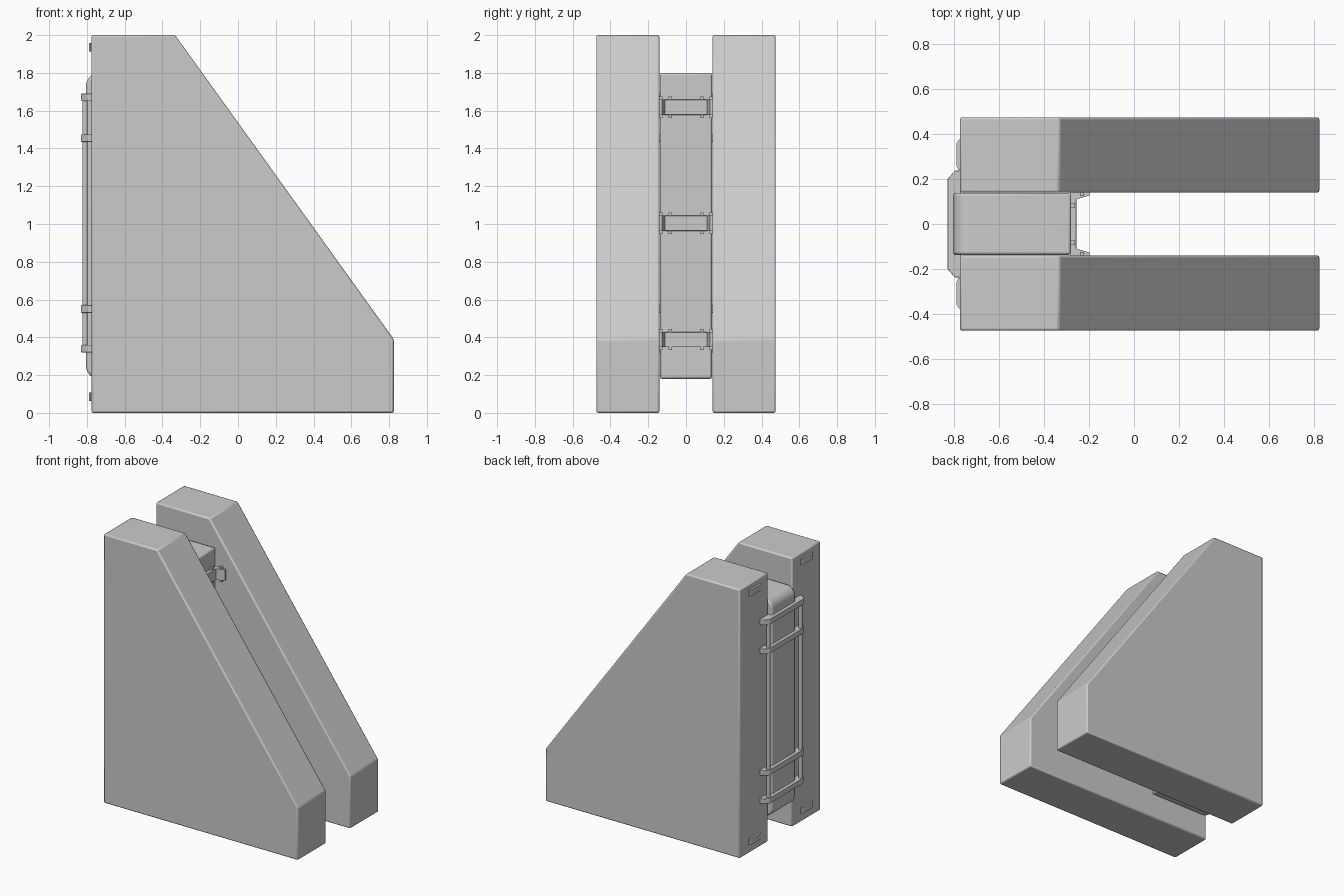
import bpy
import bmesh
import math
from mathutils import Vector

if "Cube" in bpy.data.objects:
    bpy.data.objects.remove(bpy.data.objects["Cube"], do_unlink=True)

# Single grey paint
GREY = (0.6, 0.6, 0.6, 1.0)
grey = bpy.data.materials.new("plain grey")
grey.use_nodes = True
grey.diffuse_color = GREY
grey.node_tree.nodes["Principled BSDF"].inputs["Base Color"].default_value = GREY


def prism(name, outline, axis, low, high, bevel=0.0):
    """Extrude an outline along y (outline in x, z) or z (outline in x, y)."""
    bm = bmesh.new()
    place = (lambda a, b: (a, low, b)) if axis == "y" else (lambda a, b: (a, b, low))
    face = bm.faces.new([bm.verts.new(place(a, b)) for a, b in outline])
    moved = bmesh.ops.extrude_face_region(bm, geom=[face])["geom"]
    shift = Vector((0, high - low, 0) if axis == "y" else (0, 0, high - low))
    bmesh.ops.translate(bm, vec=shift,
                        verts=[v for v in moved if isinstance(v, bmesh.types.BMVert)])
    bmesh.ops.recalc_face_normals(bm, faces=bm.faces)
    mesh = bpy.data.meshes.new(name)
    bm.to_mesh(mesh)
    bm.free()
    mesh.materials.append(grey)
    obj = bpy.data.objects.new(name, mesh)
    bpy.context.collection.objects.link(obj)
    if bevel:
        mod = obj.modifiers.new("soft edges", "BEVEL")
        mod.width = bevel
        mod.segments = 2
        mod.limit_method = "ANGLE"
        mod.angle_limit = math.radians(35)
    bpy.ops.object.select_all(action="DESELECT")
    obj.select_set(True)
    bpy.context.view_layer.objects.active = obj
    bpy.ops.object.shade_smooth_by_angle(angle=math.radians(35))
    return obj


def box(name, x, y, z, bevel=0.0):
    """Box from three (low, high) ranges."""
    corners = [(x[0], y[0]), (x[1], y[0]), (x[1], y[1]), (x[0], y[1])]
    return prism(name, corners, "z", z[0], z[1], bevel)


def circle(cx, cy, radius, sides):
    steps = [2 * math.pi * i / sides for i in range(sides)]
    return [(cx + radius * math.cos(t), cy + radius * math.sin(t)) for t in steps]


def around(centre, half):
    return (centre - half, centre + half)


BACK = -0.775
SIDES = (("left", 1), ("right", -1))

# Two sloped slabs with a small plate near each end of the upright face
slab_outline = [(BACK, 0), (0.825, 0), (0.825, 0.39), (-0.333, 2), (BACK, 2)]
for label, s in SIDES:
    prism(label + "_slab", slab_outline, "y", *sorted((s * 0.14, s * 0.475)), bevel=0.01)
    for level, z in (("lower", 0.085), ("upper", 1.935)):
        tab = [(BACK + 0.005, s * 0.24), (-0.78, s * 0.24), (-0.789, s * 0.255),
               (-0.789, s * 0.36), (-0.78, s * 0.375), (BACK + 0.005, s * 0.375)]
        prism(f"{label}_{level}_plate", tab, "z", *around(z, 0.022))

# Middle block with rounded back corners
radius, bottom, top = 0.07, 0.18, 1.8
arc = [math.pi / 2 * i / 8 for i in range(9)]
block = [(-0.28, bottom), (-0.28, top)]
block += [(-0.735 - radius * math.sin(t), top - radius + radius * math.cos(t)) for t in arc]
block += [(-0.735 - radius * math.cos(t), bottom + radius - radius * math.sin(t)) for t in arc]
prism("middle_block", block, "y", -0.138, 0.138, bevel=0.012)

# Rack behind the block: four straps and two rails
strap = [(BACK + 0.005, 0.238), (-0.797, 0.238), (-0.83, 0.2),
         (-0.83, -0.2), (-0.797, -0.238), (BACK + 0.005, -0.238)]
for i, z in enumerate((0.34, 0.55, 1.455, 1.67)):
    prism(f"rack_strap_{i + 1}", strap, "z", *around(z, 0.02), bevel=0.003)
for label, s in SIDES:
    prism(label + "_rack_rail", circle(-0.81, s * 0.19, 0.014, 12), "z", 0.33, 1.68)

# Three clips joining the block to the slabs
for i, z in enumerate((0.388, 1.004, 1.618)):
    clip = f"clip_{i + 1}"
    box(clip + "_band", (-0.285, -0.257), (-0.128, 0.128), around(z, 0.04), 0.003)
    for label, s in SIDES:
        wing = [(-0.285, s * 0.11), (-0.255, s * 0.11), (-0.197, s * 0.127),
                (-0.197, s * 0.142), (-0.285, s * 0.142)]
        prism(f"{clip}_{label}_wing", wing, "z", *around(z, 0.04))
        box(f"{clip}_{label}_pin", (-0.28, -0.262), around(s * 0.083, 0.01), around(z, 0.056))
        box(f"{clip}_{label}_wing_pin", (-0.24, -0.222), around(s * 0.132, 0.008),
            around(z, 0.056))
